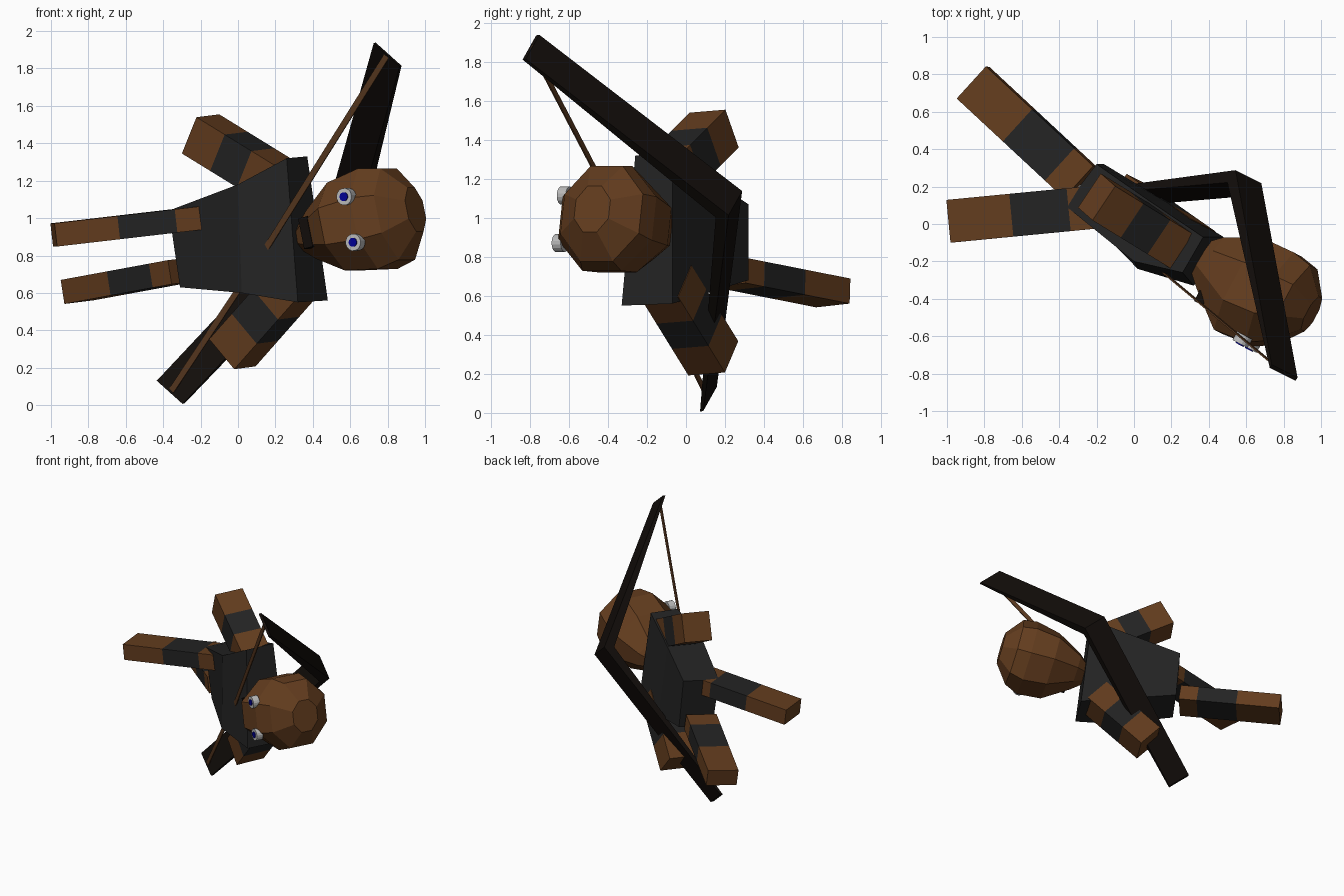
import bpy, bmesh, math
from mathutils import Vector as V

if "Cube" in bpy.data.objects:
    bpy.data.objects.remove(bpy.data.objects["Cube"])


def material(name, rgb):
    m = bpy.data.materials.new(name)
    m.diffuse_color = (*rgb, 1)
    m.use_nodes = True
    m.node_tree.nodes["Principled BSDF"].inputs["Base Color"].default_value = m.diffuse_color
    return m


BROWN = material("brown", (0.125, 0.046, 0.013))
CLOTH = material("dark_cloth", (0.017, 0.017, 0.017))
WOOD = material("dark_wood", (0.006, 0.004, 0.003))
STRING = material("string_brown", (0.10, 0.04, 0.014))
WHITE = material("eye_white", (0.5, 0.5, 0.5))
BLUE = material("eye_blue", (0.0, 0.0, 0.3))


def loft(name, rings, mats, bands=None):
    """Capped skin over rings of equal point count; bands = material index per segment."""
    bm = bmesh.new()
    vs = [[bm.verts.new(p) for p in r] for r in rings]
    n = len(rings[0])
    bands = bands or [0] * (len(rings) - 1)
    for k, band in enumerate(bands):
        for i in range(n):
            j = (i + 1) % n
            f = bm.faces.new((vs[k][i], vs[k][j], vs[k + 1][j], vs[k + 1][i]))
            f.material_index = band
    bm.faces.new(vs[0]).material_index = bands[0]
    bm.faces.new(vs[-1]).material_index = bands[-1]
    bmesh.ops.recalc_face_normals(bm, faces=bm.faces)
    me = bpy.data.meshes.new(name)
    bm.to_mesh(me)
    bm.free()
    for m in mats:
        me.materials.append(m)
    ob = bpy.data.objects.new(name, me)
    bpy.context.collection.objects.link(ob)
    return ob


def rect(c, a, b):
    return [c - a - b, c + a - b, c + a + b, c - a + b]


def limb(name, tip, axis, side, width, depth, stops):
    """Square limb with a brown, dark, brown band; stops measured from the tip."""
    tip, axis = V(tip), V(axis).normalized()
    side = V(side)
    side = (side - axis * side.dot(axis)).normalized()
    other = axis.cross(side)
    rings = [rect(tip + axis * t, side * width / 2, other * depth / 2) for t in [0] + stops]
    loft(name, rings, [BROWN, CLOTH], [0, 1, 0])


# Torso: hip, chest ridge and shoulder sections
loft("torso", [
    [V((-.37, .10, 1.04)), V((-.20, .32, 1.07)), V((-.16, .32, .68)), V((-.31, .10, .63))],
    [V((0, -.20, 1.18)), V((.08, .125, 1.2)), V((.16, .125, .62)), V((.02, -.24, .60))],
    [V((.26, -.26, 1.32)), V((.37, -.07, 1.33)), V((.48, -.07, .56)), V((.32, -.33, .55))],
], [CLOTH])

# Arms and legs
limb("upper_arm", (-.2, .145, 1.45), (.755, -.465, -.465), (.12, .18, .015), .22, .22, [.2, .39, .57])
limb("lower_arm", (-.03, .14, .28), (.60, -.42, .68), (.11, .18, .015), .22, .22, [.2, .39, .57])
limb("front_leg", (-.985, .015, .91), (.775, .075, .09), (.02, -.23, 0), .23, .125, [.34, .65, .79])
limb("back_leg", (-.86, .755, .615), (.57, -.53, .105), (.16, .17, .02), .233, .13, [.34, .65, .79])

# Head frame: crown direction, face direction, sideways direction
HC = V((.66, -.36, .975))
U = V((.86, -.46, .22)).normalized()
F = V((-.47, -.88, 0))
F = (F - U * F.dot(U)).normalized()
S = F.cross(U)


def head_pt(u, f, s):
    return HC + U * u + F * f + S * s


# Head: octagonal rings of (height, back, front, half width)
rings = []
for u, back, front, half in [(-.37, -.10, .07, .07), (-.29, -.17, .14, .13), (-.09, -.265, .29, .24),
                             (.10, -.275, .27, .275), (.21, -.255, .20, .25), (.32, -.13, .07, .12)]:
    ring = []
    for i in range(8):
        a = math.radians(22.5 + 45 * i)
        k = 1 / math.cos(math.radians(22.5))
        ring.append(head_pt(u, (front + back) / 2 + k * math.cos(a) * (front - back) / 2,
                            k * math.sin(a) * half))
    rings.append(ring)
loft("head", rings, [BROWN])


def disc(name, s, f0, f1, radius, mat):
    loft(name, [[head_pt(.08 + radius * math.cos(i * math.pi / 8), f, s + radius * math.sin(i * math.pi / 8))
                 for i in range(16)] for f in (f0, f1)], [mat])


# Eyes and mouth
for label, s in (("upper", .125), ("lower", -.125)):
    disc(label + "_eye", s, .24, .292, .046, WHITE)
    disc(label + "_pupil", s, .28, .298, .024, BLUE)
loft("mouth", [rect(head_pt(-.236, f, 0), U * .027, S * .083) for f in (.14, .205)], [WOOD])

# Bow: bent flat strip, thinning to the tips
TOP, GRIP, LOW = V((.80, -.795, 1.875)), V((.59, .22, 1.07)), V((-.36, .115, .07))
W = (TOP - GRIP).cross(LOW - GRIP).normalized()
INWARD = ((TOP + LOW) / 2 - GRIP).normalized()
loft("bow", [rect(p, W * .099, INWARD * t) for p, t in ((TOP, .01), (GRIP, .04), (LOW, .01))], [WOOD])

# Drawn string: thin ribbon pulled back in the middle
DRAW = V((.17, -.27, .87))
loft("bow_string", [rect(p, W * .017, INWARD * .004) for p in (TOP, DRAW, LOW)], [STRING])
